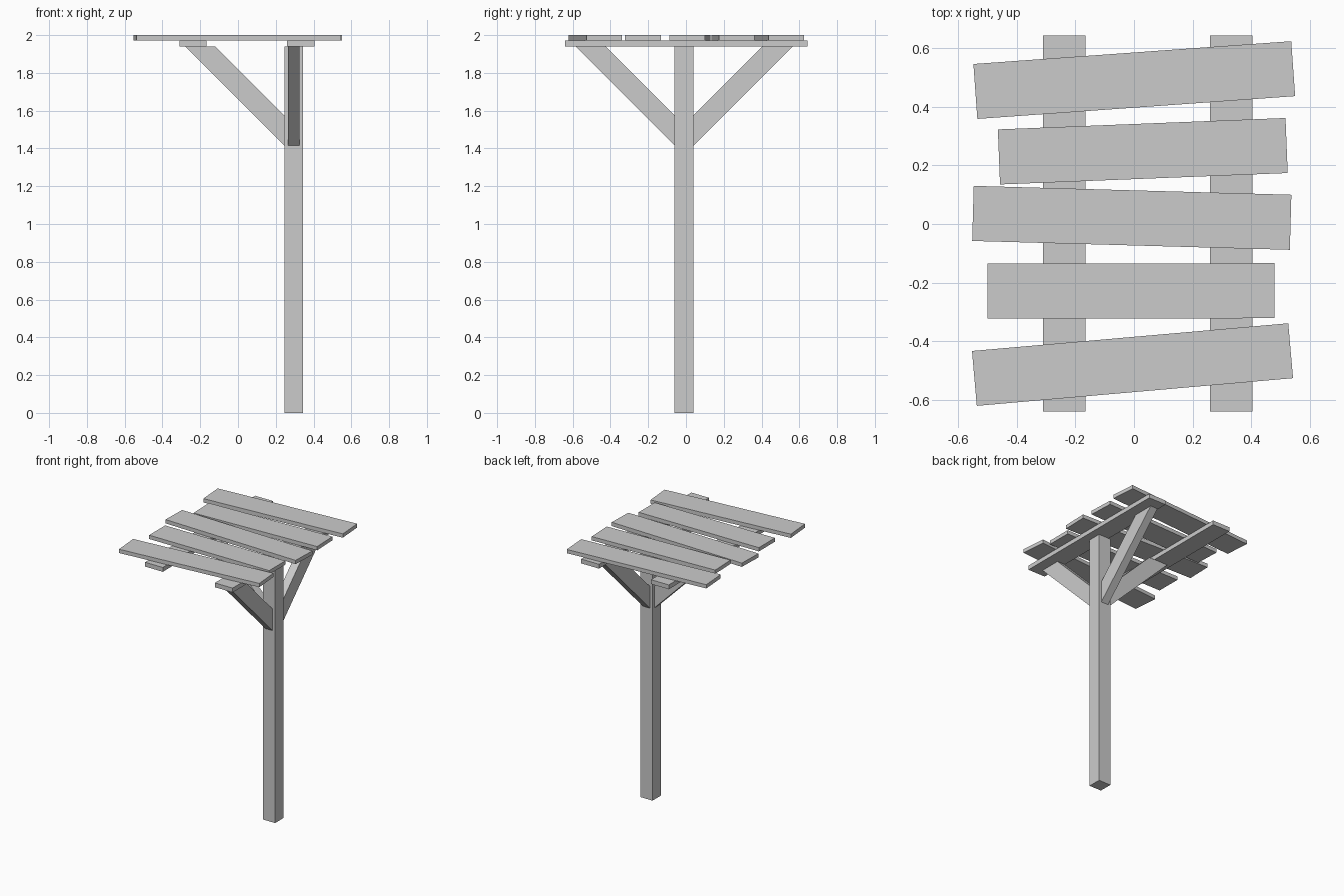
import bpy
from math import radians, pi

if "Cube" in bpy.data.objects:
    bpy.data.objects.remove(bpy.data.objects["Cube"])


def box(name, center, size, angle=0.0):
    bpy.ops.mesh.primitive_cube_add(size=1, location=center, rotation=(0, 0, radians(angle)))
    ob = bpy.context.object
    ob.name = name
    ob.scale = size
    return ob


POST_X, POST_Y, HALF = 0.295, -0.01, 0.05
RAIL_Z, PLANK_Z = 1.94, 1.972

# Post
box("post", (POST_X, POST_Y, RAIL_Z / 2), (2 * HALF, 2 * HALF, RAIL_Z))

# Two rails under the planks
for side, x in (("left", -0.238), ("right", 0.332)):
    box(side + "_rail", (x, 0.002, (RAIL_Z + PLANK_Z) / 2), (0.145, 1.285, PLANK_Z - RAIL_Z))

# Uneven top planks: centre x, centre y, length, angle
planks = [
    (0.001, 0.4915, 1.088, 4.1),
    (0.030, 0.2485, 0.983, 2.27),
    (-0.0075, 0.021, 1.085, -1.6),
    (-0.010, -0.2285, 0.980, 0.1),
    (-0.005, -0.480, 1.084, 5.0),
]
for i, (x, y, length, angle) in enumerate(planks):
    box(f"plank_{i + 1}", (x, y, (PLANK_Z + 2) / 2), (length, 0.188, 2 - PLANK_Z), angle)

# Diagonal braces: profile of (distance from post axis, height), turned about the post
profile = [(HALF, 1.415), (0.575, RAIL_Z), (0.415, RAIL_Z), (HALF, 1.575)]


def brace(name, turn):
    w = 0.03
    verts = [(d, s, z) for s in (-w, w) for d, z in profile]
    n = len(profile)
    faces = [tuple(range(n)), tuple(reversed(range(n, 2 * n)))]
    faces += [(i, i + n, (i + 1) % n + n, (i + 1) % n) for i in range(n)]
    mesh = bpy.data.meshes.new(name)
    mesh.from_pydata(verts, [], faces)
    ob = bpy.data.objects.new(name, mesh)
    ob.location = (POST_X, POST_Y, 0)
    ob.rotation_euler = (0, 0, turn)
    bpy.context.collection.objects.link(ob)


brace("back_brace", pi / 2)
brace("left_brace", pi)
brace("front_brace", -pi / 2)
